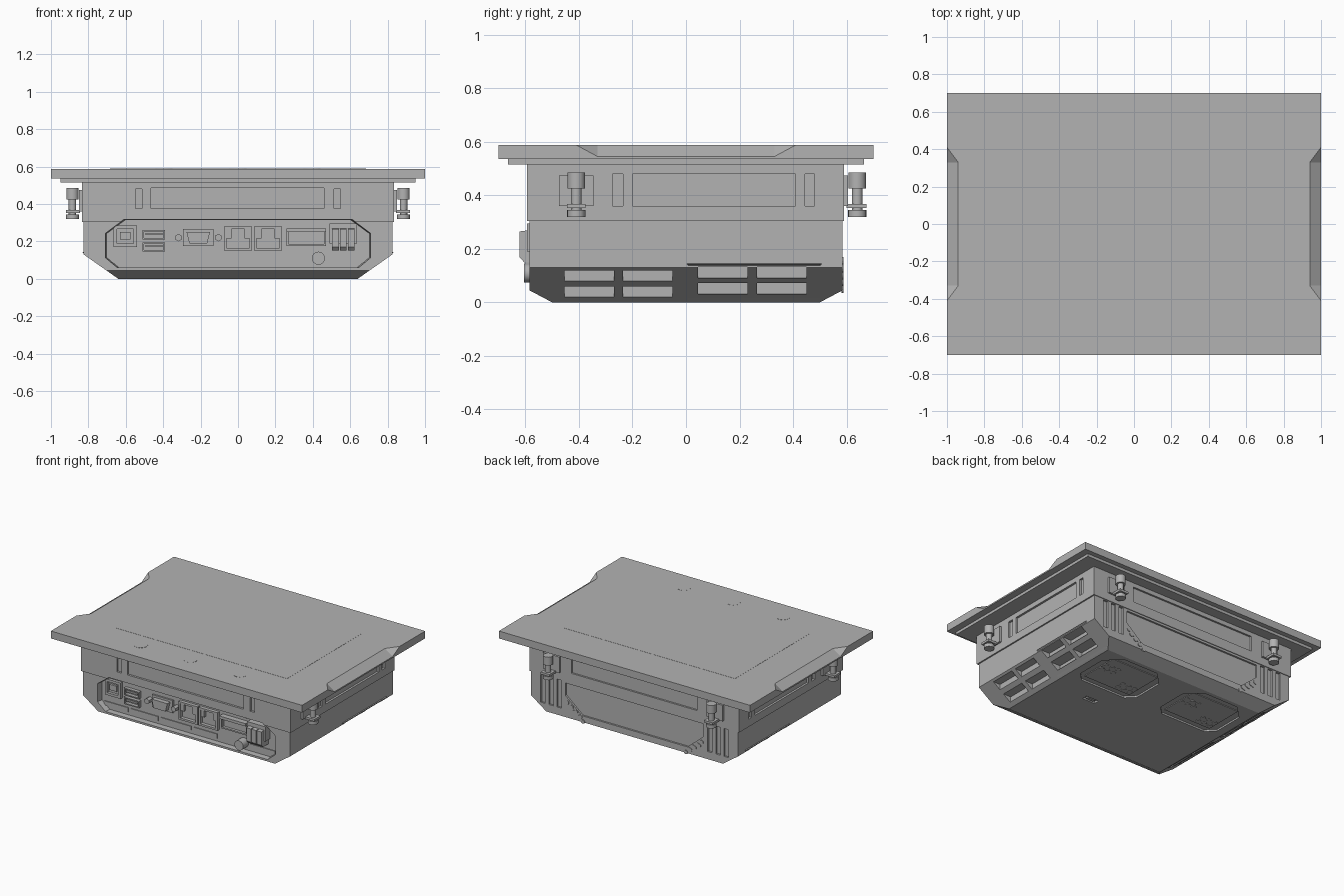
import bpy, bmesh
from math import pi, cos, sin
from mathutils import Matrix, Vector

if "Cube" in bpy.data.objects:
    bpy.data.objects.remove(bpy.data.objects["Cube"])

GREY = (0.45, 0.45, 0.45, 1)
grey = bpy.data.materials.new("neutral grey")
grey.use_nodes = True
grey.diffuse_color = GREY
grey.node_tree.nodes["Principled BSDF"].inputs["Base Color"].default_value = GREY


def box(bm, x0, x1, y0, y1, z0, z1):
    m = Matrix.Translation(((x0 + x1) / 2, (y0 + y1) / 2, (z0 + z1) / 2))
    bmesh.ops.create_cube(bm, size=1, matrix=m @ Matrix.Diagonal((x1 - x0, y1 - y0, z1 - z0, 1)))


def cyl(bm, p, r, h, axis="Z", n=20):
    rot = {"X": Matrix.Rotation(pi / 2, 4, "Y"), "Y": Matrix.Rotation(pi / 2, 4, "X"), "Z": Matrix()}[axis]
    bmesh.ops.create_cone(bm, cap_ends=True, segments=n, radius1=r, radius2=r, depth=h,
                          matrix=Matrix.Translation(p) @ rot)


def hull(bm, pts):
    vs = [bm.verts.new(p) for p in pts]
    res = bmesh.ops.convex_hull(bm, input=vs)
    junk = [g for g in res["geom_interior"] if isinstance(g, bmesh.types.BMVert)]
    bmesh.ops.delete(bm, geom=junk, context="VERTS")


def finish(name, bm, cutter=None, smooth=False):
    bmesh.ops.recalc_face_normals(bm, faces=bm.faces)
    bmesh.ops.dissolve_limit(bm, angle_limit=0.01, verts=bm.verts, edges=bm.edges)
    me = bpy.data.meshes.new(name)
    bm.to_mesh(me)
    bm.free()
    ob = bpy.data.objects.new(name, me)
    bpy.context.collection.objects.link(ob)
    me.materials.append(grey)
    if cutter:
        mod = ob.modifiers.new("cut", "BOOLEAN")
        mod.object, mod.operation, mod.solver = cutter, "DIFFERENCE", "EXACT"
        bpy.context.view_layer.update()
        ob.data = bpy.data.meshes.new_from_object(ob.evaluated_get(bpy.context.evaluated_depsgraph_get()))
        ob.modifiers.clear()
    if smooth:
        bpy.ops.object.select_all(action="DESELECT")
        ob.select_set(True)
        bpy.context.view_layer.objects.active = ob
        bpy.ops.object.shade_smooth_by_angle()
    return ob


# Bezel with a sloped finger notch in each short side
bm = bmesh.new()
LO, MID, TOP = 0.535, 0.545, 0.588
top_half = [(1, -.7), (1, -.41), (.94, -.33), (.94, .33), (1, .41), (1, .7)]
ring = top_half + [(-x, -y) for x, y in top_half]
T = [bm.verts.new((x, y, TOP)) for x, y in ring]
B = [bm.verts.new((x, y, LO)) for x, y in [(1, -.7), (1, .7), (-1, .7), (-1, -.7)]]
bm.faces.new(T)
bm.faces.new(B)
for k, (b0, b1) in zip((0, 6), ((B[0], B[1]), (B[2], B[3]))):
    s = 1 if k == 0 else -1
    c0, c1 = (bm.verts.new((s, s * y, MID)) for y in (-.33, .33))
    t = T[k:k + 6]
    bm.faces.new([b0, b1, t[5], t[4], c1, c0, t[1], t[0]])
    bm.faces.new([t[1], c0, t[2]])
    bm.faces.new([t[2], c0, c1, t[3]])
    bm.faces.new([t[3], c1, t[4]])
    bm.faces.new([b1, B[(B.index(b1) + 1) % 4], T[(k + 6) % 12], t[5]])
finish("bezel", bm)

bm = bmesh.new()
box(bm, -.95, .95, -.665, .665, .515, LO)
finish("gasket_step", bm)

# Screen and touch buttons as very thin plates
bm = bmesh.new()
box(bm, -.685, .685, -.42, .42, TOP - .002, TOP + .001)
finish("screen", bm)
bm = bmesh.new()
for x in (-.395, 0, .395):
    cyl(bm, (x, -.54, TOP), .045, .002, n=24)
finish("touch_buttons", bm)

# Cutter: front recess, wall panels and slots
bm = bmesh.new()
half = [(.62, .32), (.72, .245), (.72, .11), (.655, .055)]
outline = half + [(-x, z) for x, z in reversed(half)]
hull(bm, [(x, -.65, z) for x, z in outline] +
         [(x * .975, -.545, .19 + (z - .19) * .95) for x, z in outline])
for s in (-1, 1):
    box(bm, s * .53 - .018, s * .53 + .018, -.7, -.58, .375, .48)
    for y0, y1 in ((-.2, .41), (-.275, -.235), (.445, .48)):
        box(bm, *sorted((s * .82, s * .9)), y0, y1, .36, .48)
    for x in (.6, .665, .73):
        box(bm, s * x - .018, s * x + .018, .572, .7, .1, .3)
box(bm, -.465, .46, -.7, -.58, .375, .485)
box(bm, -.5, .5, .577, .7, .375, .485)
hull(bm, [(s * x, y, z) for s in (-1, 1) for y in (.572, .7)
          for x, z in ((.55, .29), (.55, .2), (.42, .09))])
# Cooling slots on the sloped sides
for s in (-1, 1):
    for y0, dz in ((-.455, 0), (-.235, 0), (.045, .012), (.265, .012)):
        for z, x in ((.08, .755), (.02, .665)):
            box(bm, *sorted((s * x, s * .9)), y0, y0 + .185, z + dz, z + dz + .04)
# Underside hatches
for s in (-1, 1):
    hull(bm, [(s * .34 + a, .27 + b, z) for z in (-.05, .012)
              for a, b in ((-.24, .1), (-.14, .2), (.14, .2), (.24, .1), (.24, -.12), (.18, -.18), (-.18, -.18), (-.24, -.12))])
box(bm, .26, .36, -.09, -.05, -.05, .015)
cutter = finish("cutter", bm)
cutter.hide_render = True

# Housing in two tiers
bm = bmesh.new()
box(bm, -.835, .835, -.595, .59, .305, .515)
finish("upper_housing", bm, cutter)
bm = bmesh.new()
hull(bm, [(sx * x, sy * y, z) for sx in (-1, 1) for sy in (-1, 1) for x, y, z in
          ((.825, .585, .305), (.825, .585, .13), (.704, .585, .045), (.64, .5, 0))])
finish("lower_housing", bm, cutter)

# Raised vent pads on the sloped sides
for s, side in ((1, "left"), (-1, "right")):
    bm = bmesh.new()
    hull(bm, [(s * x, y, z) for x, z, ya, yb in
              ((.80, .15, -.02, .53), (.833, .143, .01, .5), (.652, .008, .01, .5), (.66, .03, -.02, .53))
              for y in (ya, yb)])
    finish(side + "_vent_pad", bm, cutter)
bpy.data.objects.remove(cutter)

# Hatch vent rings, cover plate and clip underneath
bm = bmesh.new()
for s in (-1, 1):
    box(bm, s * .34 - .19, s * .34 + .19, .13, .42, .007, .014)
    for i in range(3):
        for j in range(2):
            for e in (-1, 1):
                cyl(bm, (s * .34 + e * .12 + (i - 1) * .05, .22 + e * .06 + j * .05, .006), .018, .006, n=12)
box(bm, .17, .43, -.36, -.16, .0, .003)
box(bm, .28, .34, -.08, -.06, .002, .02)
finish("underside_hatches", bm)

# Back vent bosses
bm = bmesh.new()
for s in (-1, 1):
    for i in range(4):
        for j in range(2):
            cyl(bm, (s * (.535 - i * .035 - j * .02), .585, .155 - i * .025 + j * -.03), .014, .008, "Y", 12)
finish("back_vent_holes", bm)

# Front connectors
F = -.545


def framed(bm, x0, x1, z0, z1, out, rim):
    """Rectangular socket: four rim bars around an open middle."""
    box(bm, x0, x1, F - out, F + .01, z0, z0 + rim)
    box(bm, x0, x1, F - out, F + .01, z1 - rim, z1)
    box(bm, x0, x0 + rim, F - out, F + .01, z0 + rim, z1 - rim)
    box(bm, x1 - rim, x1, F - out, F + .01, z0 + rim, z1 - rim)


bm = bmesh.new()
framed(bm, -.665, -.54, .17, .285, .02, .018)
box(bm, -.63, -.575, F - .015, F, .21, .25)
for z in (.145, .21):
    framed(bm, -.51, -.39, z, z + .05, .025, .008)
    box(bm, -.495, -.405, F - .02, F, z + .024, z + .036)
finish("usb_sockets", bm)
bm = bmesh.new()
box(bm, -.295, -.13, F - .012, F + .01, .175, .265)
hull(bm, [(x, y, z) for y in (F - .045, F) for x, z in ((-.275, .25), (-.15, .25), (-.165, .19), (-.26, .19))])
for x in (-.318, -.105):
    cyl(bm, (x, F - .02, .22), .02, .04, "Y", 6)
finish("serial_socket", bm)
bm = bmesh.new()
for x in (-.075, .085):
    framed(bm, x, x + .15, .15, .28, .025, .014)
    for e in (.014, .11):
        box(bm, x + e, x + e + .026, F - .02, F, .215, .266)
finish("network_sockets", bm)
bm = bmesh.new()
framed(bm, .26, .47, .175, .27, .02, .01)
box(bm, .26, .47, F - .04, F + .01, .25, .27)
cyl(bm, (.44, F, .295), .012, .012, "Y", 16)
finish("card_slot", bm)
bm = bmesh.new()
cyl(bm, (.43, F - .025, .11), .035, .07, "Y", 24)
finish("front_knob", bm, smooth=True)
bm = bmesh.new()
box(bm, .49, .635, F - .05, F + .01, .19, .295)
for i in range(3):
    x = .503 + i * .042
    hull(bm, [(a, y, z) for a in (x, x + .036) for y, z in
              ((F, .15), (F - .06, .15), (F - .078, .17), (F - .078, .265), (F, .275))])
finish("power_terminal", bm)
bm = bmesh.new()
for x0, x1 in ((-.68, -.49), (-.47, -.25), (-.23, .01), (.01 + .02, .22), (.48, .68)):
    box(bm, x0, x1, F - .006, F + .005, .085, .115)
finish("front_strips", bm)


# Mounting clamps: a bracket on the wall with a clamping screw
def clamp(name, x, y, nx, ny):
    bm = bmesh.new()
    for z0, z1, r in ((.425, .485, .033), (.34, .425, .02), (.32, .345, .034)):
        cyl(bm, (x, y, (z0 + z1) / 2), r, z1 - z0)
    finish(name + "_screw", bm, smooth=True)
    bm = bmesh.new()
    w = .065

    def part(d0, d1, w, z0, z1):
        a, b = sorted((x + nx * d0, x + nx * d1)) if nx else (x - w, x + w)
        c, d = sorted((y + ny * d0, y + ny * d1)) if ny else (y - w, y + w)
        box(bm, a, b, c, d, z0, z1)
    part(-.06, -.035, w, .36, .475)
    part(-.04, .035, .035, .352, .368)
    finish(name + "_bracket", bm)


for s, side in ((1, "left"), (-1, "right")):
    clamp(side + "_side_clamp", s * .885, -.41, s, 0)
    clamp(side + "_back_clamp", s * .65, .64, 0, 1)
